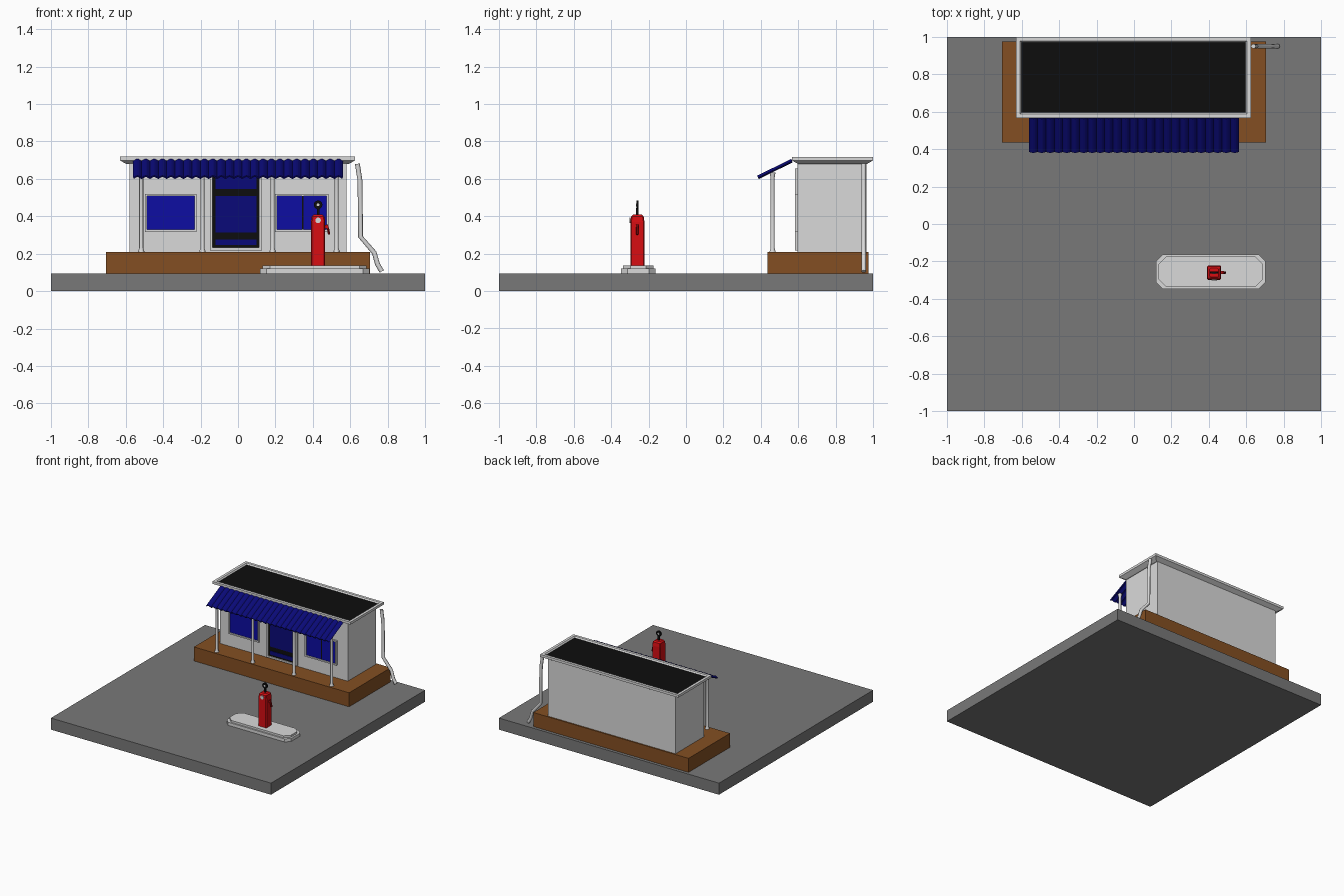
import bpy, bmesh, math
from mathutils import Vector

cube = bpy.data.objects.get("Cube")
if cube:
    bpy.data.objects.remove(cube)


def material(name, r, g, b):
    m = bpy.data.materials.new(name)
    m.use_nodes = True
    m.diffuse_color = (r, g, b, 1)
    bsdf = next(n for n in m.node_tree.nodes if n.type == 'BSDF_PRINCIPLED')
    bsdf.inputs["Base Color"].default_value = (r, g, b, 1)
    bsdf.inputs["Roughness"].default_value = 0.8
    return m


GREY = material("asphalt grey", 0.19, 0.19, 0.19)
BROWN = material("clay brown", 0.23, 0.078, 0.016)
WHITE = material("painted white", 0.7, 0.7, 0.7)
BLACK = material("tar black", 0.004, 0.004, 0.004)
NAVY = material("awning navy", 0.003, 0.003, 0.19)
BLUE = material("window blue", 0.004, 0.004, 0.36)
RED = material("pump red", 0.68, 0.004, 0.006)
DARK_RED = material("nozzle dark red", 0.25, 0.002, 0.003)


def finish(name, bm, *mats):
    bmesh.ops.recalc_face_normals(bm, faces=bm.faces)
    me = bpy.data.meshes.new(name)
    bm.to_mesh(me)
    bm.free()
    ob = bpy.data.objects.new(name, me)
    bpy.context.scene.collection.objects.link(ob)
    for m in mats:
        me.materials.append(m)
    return ob


def loft(name, rings, *mats):
    """Closed solid through rings of equal point count."""
    bm = bmesh.new()
    loops = [[bm.verts.new(p) for p in ring] for ring in rings]
    n = len(loops[0])
    for a, b in zip(loops, loops[1:]):
        for i in range(n):
            j = (i + 1) % n
            bm.faces.new((a[i], a[j], b[j], b[i]))
    bm.faces.new(loops[0])
    bm.faces.new(loops[-1])
    return finish(name, bm, *mats)


def rect(x0, x1, y0, y1, z, cut=0):
    """Rectangle ring at height z, with optional cut corners."""
    if not cut:
        return [(x0, y0, z), (x1, y0, z), (x1, y1, z), (x0, y1, z)]
    c = cut
    return [(x0 + c, y0, z), (x1 - c, y0, z), (x1, y0 + c, z), (x1, y1 - c, z),
            (x1 - c, y1, z), (x0 + c, y1, z), (x0, y1 - c, z), (x0, y0 + c, z)]


def box(name, x, y, z, mat):
    return loft(name, [rect(*x, *y, h) for h in z], mat)


def disc(name, centre, r, depth, mat, sides=16):
    """Round plate facing the front."""
    cx, cy, cz = centre
    rings = [[(cx + r * math.cos(math.tau * i / sides), cy + d,
               cz + r * math.sin(math.tau * i / sides)) for i in range(sides)]
             for d in (-depth / 2, depth / 2)]
    return loft(name, rings, mat)


def tube(name, pts, r, mat, sides=8):
    """Pipe in an xz plane, mitred at its bends."""
    pts = [Vector(p) for p in pts]
    rings = []
    for i, p in enumerate(pts):
        t = (pts[min(i + 1, len(pts) - 1)] - pts[max(i - 1, 0)]).normalized()
        u = Vector((0, 1, 0))
        v = t.cross(u)
        rings.append([p + r * (u * math.cos(math.tau * k / sides)
                               + v * math.sin(math.tau * k / sides)) for k in range(sides)])
    return loft(name, rings, mat)


def frame(name, x, z, w, y, mat):
    """Four flat bars around an opening on the front wall."""
    bars = [((x[0] - w, x[1] + w), (z[1], z[1] + w)), ((x[0] - w, x[1] + w), (z[0] - w, z[0])),
            ((x[0] - w, x[0]), z), ((x[1], x[1] + w), z)]
    for i, (bx, bz) in enumerate(bars):
        box(f"{name}_{i + 1}", bx, y, bz, mat)


# Ground, foundation and building shell
box("ground_slab", (-1, 1), (-1, 1), (0, 0.095), GREY)
box("foundation", (-0.705, 0.705), (0.435, 0.975), (0.095, 0.21), BROWN)
box("walls", (-0.58, 0.58), (0.597, 0.965), (0.21, 0.69), WHITE)

# Roof with flared fascia, raised rim and recessed tar surface
bm = bmesh.new()
outline = [(0.035, 0.678), (0, 0.698), (0, 0.718), (0.022, 0.718), (0.03, 0.708)]
loops = [[bm.verts.new(p) for p in rect(-0.63 + d, 0.625 - d, 0.567 + d, 1 - d, z)]
         for d, z in outline]
for a, b in zip(loops, loops[1:]):
    for i in range(4):
        j = (i + 1) % 4
        bm.faces.new((a[i], a[j], b[j], b[i]))
bm.faces.new(loops[0])
bm.faces.new(loops[-1]).material_index = 1
finish("roof", bm, WHITE, BLACK)

# Corrugated awning
WAVES, STEPS = 25, 6
bm = bmesh.new()
rows = []
for y, z in ((0.385, 0.606), (0.567, 0.695)):
    row = []
    for i in range(WAVES * STEPS + 1):
        bump = 0.011 * abs(math.sin(math.pi * i / STEPS))
        row.append(bm.verts.new((-0.56 + 1.12 * i / (WAVES * STEPS), y - bump * 0.44, z + bump)))
    rows.append(row)
for i in range(WAVES * STEPS):
    bm.faces.new((rows[0][i], rows[0][i + 1], rows[1][i + 1], rows[1][i]))
awning = finish("awning", bm, NAVY)
solid = awning.modifiers.new("thickness", 'SOLIDIFY')
solid.thickness = 0.008

# Awning posts with flared feet and heads
for n, x in enumerate((-0.517, -0.19, 0.185, 0.527)):
    rings = []
    for z, r in ((0.21, 0.017), (0.23, 0.011), (0.605, 0.011), (0.635, 0.017)):
        rings.append([(x + r * math.cos(math.tau * k / 10),
                       0.463 + r * math.sin(math.tau * k / 10), z) for k in range(10)])
    loft(f"awning_post_{n + 1}", rings, WHITE)

# Windows
for side, x in (("right", (-0.485, -0.232)), ("left", (0.208, 0.473))):
    box(f"{side}_window_glass", x, (0.592, 0.6), (0.328, 0.508), BLUE)
    frame(f"{side}_window_frame", x, (0.328, 0.508), 0.011, (0.583, 0.6), WHITE)
box("left_window_divider", (0.343, 0.35), (0.588, 0.6), (0.328, 0.508), BLACK)

# Door with dark rails and blue panels
box("door_slab", (-0.135, 0.113), (0.591, 0.6), (0.232, 0.64), BLACK)
for n, z in enumerate(((0.246, 0.277), (0.312, 0.508), (0.545, 0.625))):
    box(f"door_panel_{n + 1}", (-0.121, 0.099), (0.587, 0.595), z, NAVY)
frame("door_frame", (-0.135, 0.113), (0.232, 0.64), 0.014, (0.582, 0.6), WHITE)

# Downpipe
tube("downpipe", [(0.638, 0.95, 0.68), (0.652, 0.95, 0.59), (0.655, 0.95, 0.29),
                  (0.728, 0.95, 0.205), (0.745, 0.95, 0.145), (0.768, 0.95, 0.105)],
     0.013, WHITE)

# Pump island in two steps
loft("island_base", [rect(0.118, 0.702, -0.348, -0.163, z, 0.035) for z in (0.095, 0.12)], WHITE)
loft("island_top", [rect(0.132, 0.688, -0.336, -0.175, z, 0.04) for z in (0.12, 0.136)], WHITE)

# Fuel pump
PX, PY = 0.428, -0.26
body = [(0.136, 0.038), (0.37, 0.038), (0.398, 0.034), (0.408, 0.024)]
loft("pump_body", [rect(PX - h, PX + h, PY - h, PY + h, z, 0.006) for z, h in body], RED)
disc("pump_dial", (PX, PY - 0.039, 0.378), 0.015, 0.006, WHITE)
box("pump_neck", (PX - 0.007, PX + 0.007), (PY - 0.006, PY + 0.006), (0.405, 0.445), BLACK)
disc("pump_sign_disc", (PX, PY, 0.461), 0.023, 0.01, BLACK)
disc("pump_sign_centre", (PX, PY, 0.461), 0.008, 0.013, WHITE, 10)

# Nozzle and holder on the pump's side
box("nozzle_holder", (0.464, 0.48), (-0.268, -0.252), (0.335, 0.352), RED)
tube("nozzle_handle", [(0.474, PY, 0.355), (0.482, PY, 0.33), (0.487, PY, 0.302)],
     0.007, DARK_RED, 6)

# Round parts shade smoothly, hard edges stay crisp
bpy.ops.object.select_all(action='DESELECT')
for ob in bpy.context.scene.objects:
    if ob.type == 'MESH' and ob.name.startswith(("awning_post", "downpipe", "nozzle_handle")):
        ob.select_set(True)
        bpy.context.view_layer.objects.active = ob
bpy.ops.object.shade_smooth_by_angle(angle=math.radians(50))
